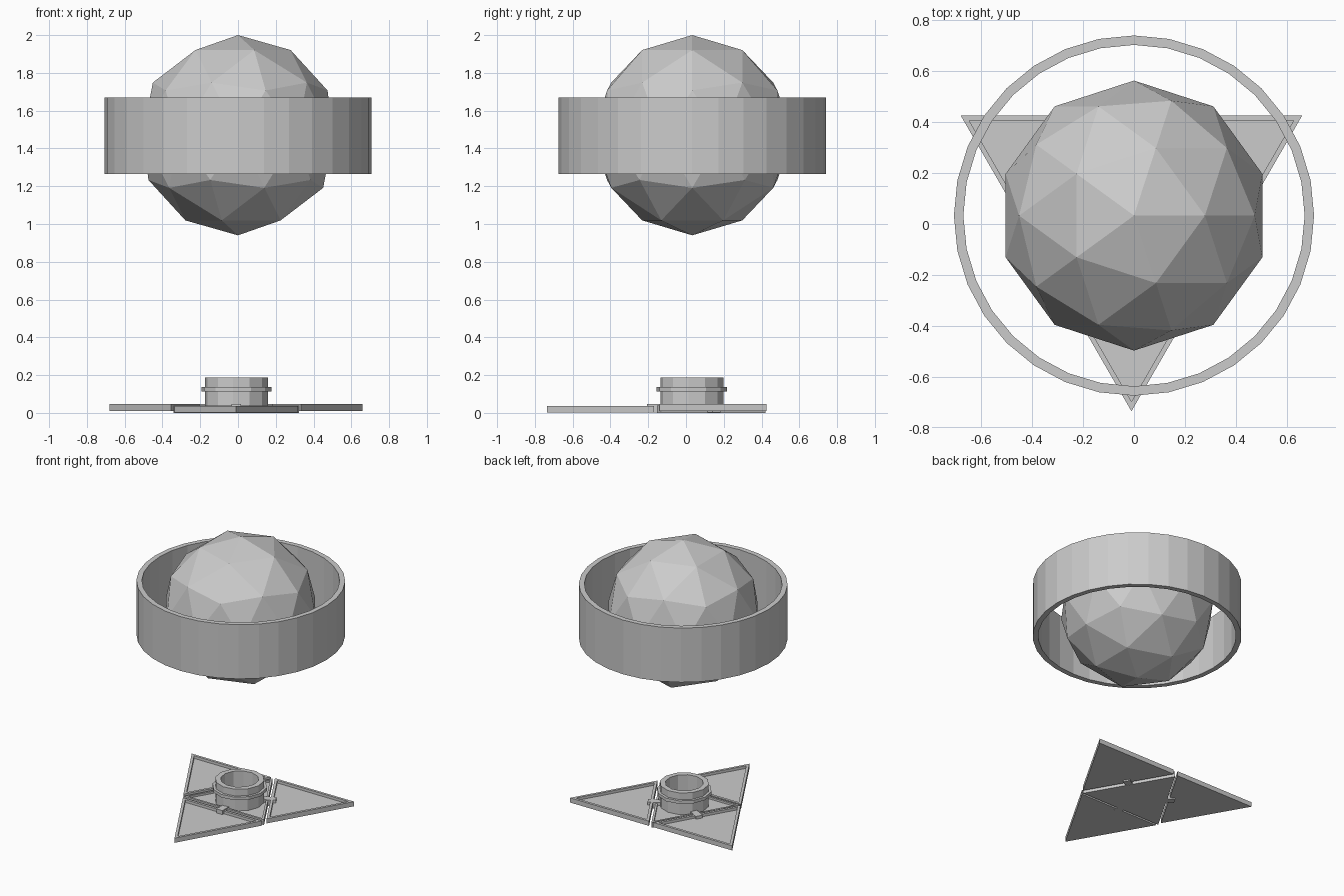
import bpy
import bmesh
from math import cos, sin, pi, radians
from mathutils import Vector, Matrix

if "Cube" in bpy.data.objects:
    bpy.data.objects.remove(bpy.data.objects["Cube"], do_unlink=True)

grey = bpy.data.materials.new("plain grey")
grey.diffuse_color = (0.6, 0.6, 0.6, 1)
grey.use_nodes = True
grey.node_tree.nodes["Principled BSDF"].inputs["Base Color"].default_value = (0.6, 0.6, 0.6, 1)


def add_object(name, bm, location=(0, 0, 0)):
    bmesh.ops.recalc_face_normals(bm, faces=bm.faces)
    mesh = bpy.data.meshes.new(name)
    bm.to_mesh(mesh)
    bm.free()
    mesh.materials.append(grey)
    obj = bpy.data.objects.new(name, mesh)
    obj.location = location
    bpy.context.collection.objects.link(obj)
    return obj


def lathe(name, profile, sides, location, turn=0.0):
    """Revolve a closed (radius, height) profile into a flat-sided ring."""
    bm = bmesh.new()
    loops = []
    for i in range(sides):
        a = turn + 2 * pi * i / sides
        loops.append([bm.verts.new((r * cos(a), r * sin(a), z)) for r, z in profile])
    n = len(profile)
    for i in range(sides):
        here, there = loops[i], loops[(i + 1) % sides]
        for j in range(n):
            k = (j + 1) % n
            bm.faces.new((here[j], there[j], there[k], here[k]))
    return add_object(name, bm, location)


def triangle_tray(name, centre, radius, angle, bottom, top, rim, depth):
    """Equilateral slab with a raised rim around a sunken floor."""
    bm = bmesh.new()
    corners = [bm.verts.new((radius * cos(angle + i * 2 * pi / 3),
                             radius * sin(angle + i * 2 * pi / 3), bottom)) for i in range(3)]
    base = bm.faces.new(corners)
    extruded = bmesh.ops.extrude_face_region(bm, geom=[base], use_keep_orig=True)["geom"]
    for v in extruded:
        if isinstance(v, bmesh.types.BMVert):
            v.co.z = top
    bmesh.ops.recalc_face_normals(bm, faces=bm.faces)
    lid = next(f for f in bm.faces if all(v.co.z > (bottom + top) / 2 for v in f.verts))
    bmesh.ops.inset_region(bm, faces=[lid], thickness=rim)
    # Sink a separate extrusion so the rim keeps upright inner walls
    sunk = bmesh.ops.extrude_discrete_faces(bm, faces=[lid])["faces"]
    for v in sunk[0].verts:
        v.co.z -= depth
    return add_object(name, bm, (centre.x, centre.y, 0))


# Floating faceted ball
ball = bmesh.new()
bmesh.ops.create_icosphere(ball, subdivisions=2, radius=0.53)
add_object("floating_ball", ball, (0, 0.033, 1.47))

# Wide band around the ball
lathe("floating_band", [(0.67, 1.265), (0.707, 1.265), (0.707, 1.67), (0.67, 1.67)],
      32, (0, 0.033, 0))

# Base: centre tray, three corner trays and the clips joining them
middle = Vector((-0.01, 0.039, 0))
SIDE_RADIUS = 0.387
triangle_tray("centre_tray", middle, SIDE_RADIUS - 0.004, pi / 2, 0.0, 0.04, 0.03, 0.015)

for label, degrees, lift in (("front", -90, 0.002), ("left", 30, 0.011), ("right", 150, 0.011)):
    a = radians(degrees)
    outward = Vector((cos(a), sin(a), 0))
    tray_radius = SIDE_RADIUS - 0.01
    tray_centre = middle + outward * (2 * SIDE_RADIUS - tray_radius)
    triangle_tray(label + "_tray", tray_centre, tray_radius, a, lift, lift + 0.035, 0.038, 0.02)

    clip = bmesh.new()
    bmesh.ops.create_cube(clip, size=1.0, matrix=Matrix.Diagonal((0.10, 0.05, 0.046, 1)))
    clip_obj = add_object(label + "_clip", clip, middle + outward * 0.195 + Vector((0, 0, 0.024)))
    clip_obj.rotation_euler.z = a

# Hollow hub with a thin flange
hub = [(0.13, 0.02), (0.168, 0.02), (0.168, 0.114), (0.187, 0.114),
       (0.187, 0.137), (0.168, 0.137), (0.168, 0.187), (0.13, 0.187)]
lathe("hub", hub, 12, (-0.008, 0.031, 0), radians(-6))
